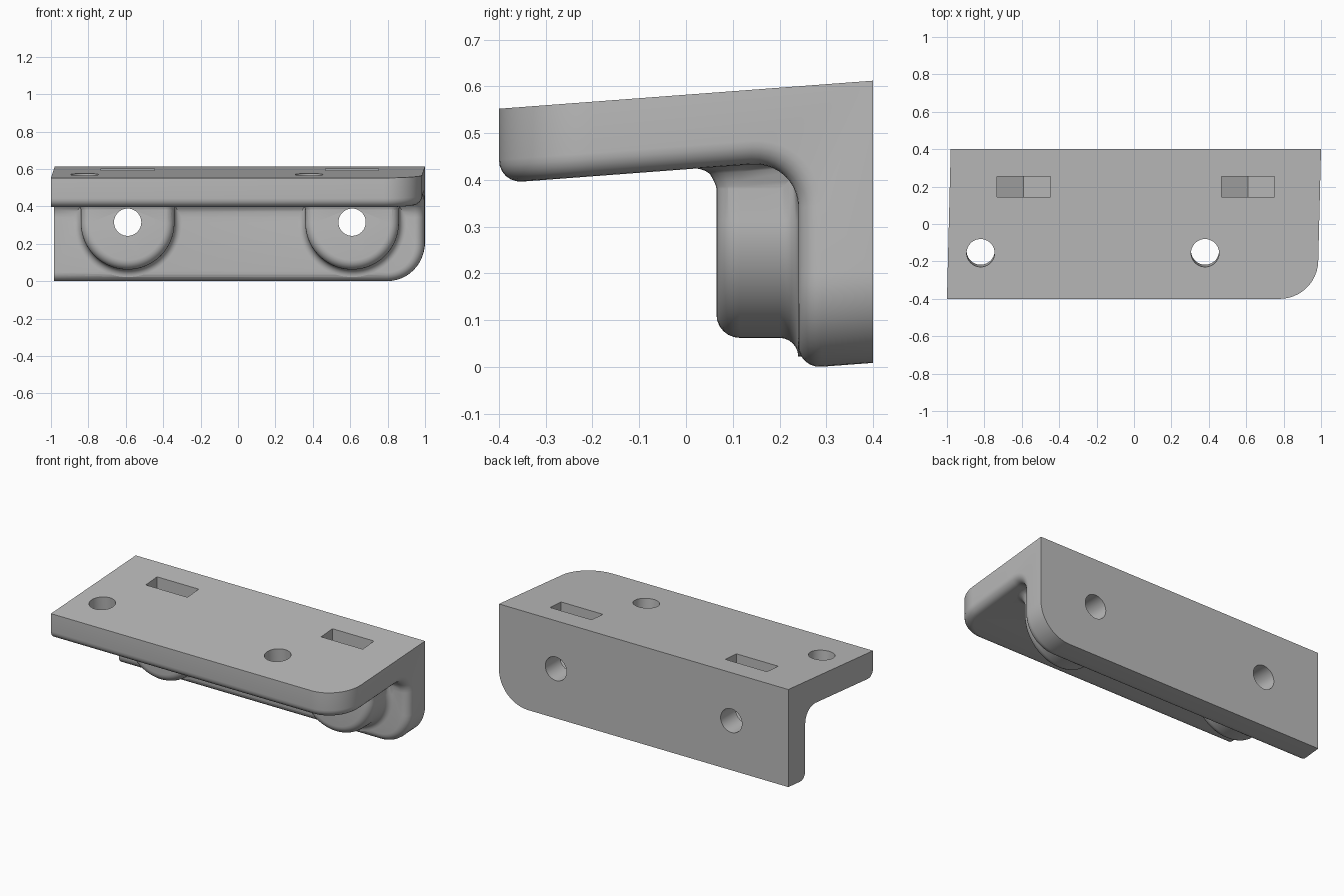
import bpy, bmesh
from math import sin, cos, pi
from mathutils import Vector, Matrix

cube = bpy.data.objects.get("Cube")
if cube:
    bpy.data.objects.remove(cube, do_unlink=True)

SLOPE, SKEW = 0.075, 0.025          # rise and sideways skew along y
BOLT_X, BOLT_Z = (-0.59, 0.61), 0.315
SCREW_X, SCREW_Y = (-0.82, 0.38), -0.155

grey = bpy.data.materials.new("plain grey")
grey.use_nodes = True
grey.diffuse_color = (0.5, 0.5, 0.5, 1)
grey.node_tree.nodes["Principled BSDF"].inputs["Base Color"].default_value = (0.5, 0.5, 0.5, 1)


def finish(bm, name):
    bmesh.ops.recalc_face_normals(bm, faces=bm.faces[:])
    mesh = bpy.data.meshes.new(name)
    bm.to_mesh(mesh)
    bm.free()
    mesh.materials.append(grey)
    obj = bpy.data.objects.new(name, mesh)
    bpy.context.collection.objects.link(obj)
    return obj


def loft(rings):
    """Closed solid through rings of equal point count."""
    bm = bmesh.new()
    rows = [[bm.verts.new(p) for p in ring] for ring in rings]
    n = len(rows[0])
    for a, b in zip(rows, rows[1:]):
        for i in range(n):
            j = (i + 1) % n
            bm.faces.new((a[i], a[j], b[j], b[i]))
    bm.faces.new(rows[0])
    bm.faces.new(rows[-1])
    bmesh.ops.recalc_face_normals(bm, faces=bm.faces[:])
    return bm


def arc(cx, cy, r, start, end, steps):
    angles = [start + (end - start) * i / steps for i in range(steps + 1)]
    return [(cx + r * cos(a), cy + r * sin(a)) for a in angles]


def bevel(bm, edges, radius, segments):
    bmesh.ops.bevel(bm, geom=edges, offset=radius, offset_type='OFFSET', segments=segments,
                    profile=0.5, affect='EDGES', clamp_overlap=False)
    bm.normal_update()


def combine(target, other, operation):
    mod = target.modifiers.new("join", 'BOOLEAN')
    mod.operation, mod.solver, mod.object = operation, 'EXACT', other
    bpy.context.view_layer.objects.active = target
    bpy.ops.object.modifier_apply(modifier=mod.name)
    bpy.data.objects.remove(other, do_unlink=True)


# Angle bracket: L profile with a rounded inside corner
END, FRONT, BACK, WALL = 0.99, -0.4, 0.4, 0.24
TOP, UNDER, BASE = 0.582, 0.4225, -0.0215
profile = [(FRONT, TOP), (FRONT, UNDER)]
profile += arc(WALL - 0.1, UNDER - 0.1, 0.1, pi / 2, 0, 10)
profile += [(WALL, BASE), (BACK, BASE), (BACK, TOP)]
bm = loft([[(x, y, z) for y, z in profile] for x in (-END, END)])


# Large rounded corners at the +x end
def is_corner(edge):
    a, b = (v.co for v in edge.verts)
    if min(a.x, b.x) < END - 0.01:
        return False
    on_front = max(a.y, b.y) < FRONT + 0.01
    on_base = max(a.z, b.z) < BASE + 0.01
    return on_front or on_base


bevel(bm, [e for e in bm.edges if is_corner(e)], 0.2, 12)


# Soft rim around the inner side, left sharp at the -x end
def is_inner(face):
    n, c = face.normal, face.calc_center_median()
    return (abs(n.x) < 0.01 and n.y < 0.1 and n.z < 0.1
            and c.y > FRONT + 0.01 and c.z > BASE + 0.01)


rim = []
for e in bm.edges:
    inner = [is_inner(f) for f in e.link_faces]
    if sum(inner) == 1 and all(f.normal.x > -0.5 for f in e.link_faces):
        rim.append(e)
bevel(bm, rim, 0.05, 6)
for v in bm.verts:
    v.co.z += SLOPE * v.co.y
    v.co.x += SKEW * v.co.y
bracket = finish(bm, "bracket")

for bx in BOLT_X:
    # Bolt boss: rounded front edge, flared root
    steps = [(0.115 - dy, 0.2 + dr) for dr, dy in arc(0, 0, 0.05, pi / 2, 0, 6)]
    steps += [(0.2 + dy, 0.29 + dr) for dr, dy in arc(0, 0, 0.04, pi, pi / 2, 6)]
    steps.append((0.26, 0.29))
    rings = []
    for y, r in steps:
        u = [(-r, 0.48)] + arc(0, 0.312, r, pi, 2 * pi, 40) + [(r, 0.48)]
        rings.append([(bx + x, y, z) for x, z in u])
    combine(bracket, finish(loft(rings), "boss"), 'UNION')

    # Concave collar where the boss meets the plate
    rings = []
    levels = [(0.049 + dr, 0.373 + dz) for dr, dz in arc(0, 0, 0.05, pi, pi / 2, 6)]
    for o, z in levels + [(0.049, 0.46)]:
        r, side = 0.05 + o, 0.2
        outline = [(-side - r, 0.3)]
        outline += arc(-side, 0.115, r, pi, 1.5 * pi, 6)
        outline += arc(side, 0.115, r, 1.5 * pi, 2 * pi, 6)
        outline += [(side + r, 0.3)]
        rings.append([(bx + x, y, z + SLOPE * y * (z > 0.4)) for x, y in outline])
    combine(bracket, finish(loft(rings), "collar"), 'UNION')

for bx in BOLT_X:
    # Bolt hole through the boss and back wall
    circle = arc(bx, BOLT_Z, 0.073, 0, 2 * pi, 40)[:-1]
    combine(bracket, finish(loft([[(x, y, z) for x, z in circle] for y in (-0.1, 0.6)]),
                            "bolt_hole"), 'DIFFERENCE')

    # Nut slot from the top with a V floor
    w = 0.1425
    slot = [(-w, 0.8), (-w, 0.233), (0, 0.15), (w, 0.233), (w, 0.8)]
    combine(bracket, finish(loft([[(bx + x, y, z) for x, z in slot] for y in (0.145, 0.255)]),
                            "nut_slot"), 'DIFFERENCE')

# Screw holes square to the sloping plate
for sx in SCREW_X:
    rings = []
    for z in (0.3, 0.7):
        shift = -SLOPE * (z - 0.57)
        rings.append([(x, y + shift, z) for x, y in arc(sx, SCREW_Y, 0.075, 0, 2 * pi, 40)[:-1]])
    combine(bracket, finish(loft(rings), "screw_hole"), 'DIFFERENCE')

# Smooth shading with crisp edges
bpy.ops.object.select_all(action='DESELECT')
bracket.select_set(True)
bpy.context.view_layer.objects.active = bracket
bpy.ops.object.shade_smooth_by_angle(angle=0.6)
